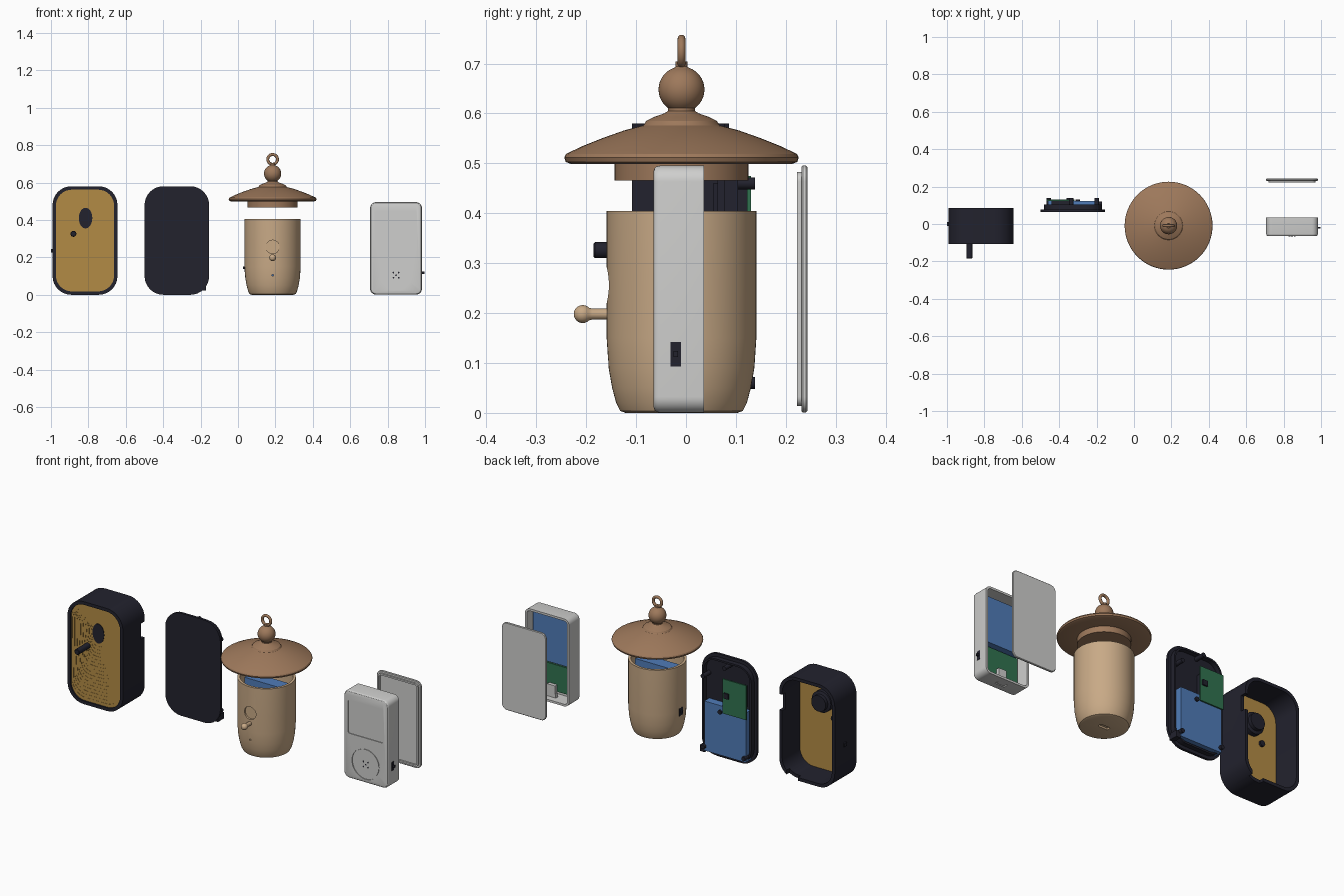
import bpy, bmesh, math
from mathutils import Vector

if "Cube" in bpy.data.objects:
    bpy.data.objects.remove(bpy.data.objects["Cube"])


def material(name, rgb):
    m = bpy.data.materials.new(name)
    m.diffuse_color = (*rgb, 1)
    m.use_nodes = True
    m.node_tree.nodes["Principled BSDF"].inputs["Base Color"].default_value = m.diffuse_color
    return m


DARK = material("dark_plastic", (0.016, 0.016, 0.027))
GOLD = material("gold_panel", (0.45, 0.26, 0.06))
TAN = material("tan_wood", (0.58, 0.40, 0.24))
BROWN = material("brown_wood", (0.34, 0.19, 0.105))
SILVER = material("silver", (0.62, 0.62, 0.61))
BLUE = material("blue_cell", (0.08, 0.20, 0.48))
GREEN = material("green_board", (0.03, 0.17, 0.08))


def loft(name, loops, mat, caps=True, wrap=False):
    """Skin equal-length point loops, with end caps or wrapped into a ring."""
    bm = bmesh.new()
    rows = [[bm.verts.new(p) for p in lp] for lp in loops]
    n = len(rows[0])
    pairs = list(zip(rows, rows[1:])) + ([(rows[-1], rows[0])] if wrap else [])
    for a, b in pairs:
        for i in range(n):
            j = (i + 1) % n
            bm.faces.new((a[i], a[j], b[j], b[i]))
    if caps and not wrap:
        bm.faces.new(rows[0])
        bm.faces.new(rows[-1])
    bmesh.ops.recalc_face_normals(bm, faces=bm.faces)
    me = bpy.data.meshes.new(name)
    bm.to_mesh(me)
    bm.free()
    me.materials.append(mat)
    ob = bpy.data.objects.new(name, me)
    bpy.context.collection.objects.link(ob)
    return ob


def rrect(cx, cz, w, h, r, y, seg=8, sub=0):
    """Rounded rectangle in the xz plane at depth y."""
    pts = []
    for k, (sx, sz) in enumerate(((1, 1), (-1, 1), (-1, -1), (1, -1))):
        for i in range(seg + 1):
            a = math.pi / 2 * (k + i / seg)
            pts.append(Vector((cx + sx * (w / 2 - r) + r * math.cos(a), y,
                               cz + sz * (h / 2 - r) + r * math.sin(a))))
    if sub:
        out = []
        for i, p in enumerate(pts):
            q = pts[(i + 1) % len(pts)]
            m = sub if i % (seg + 1) == seg else 1
            out += [p.lerp(q, j / m) for j in range(m)]
        pts = out
    return pts


def lathe(name, profile, x, y, mat, n=64, wrap=False):
    return loft(name, [[(x + r * math.cos(2 * math.pi * i / n), y + r * math.sin(2 * math.pi * i / n), z)
                        for i in range(n)] for r, z in profile], mat, wrap=wrap)


def rod(name, x, z, profile, mat, n=32):
    """Turned part along y; profile holds (radius, y)."""
    return loft(name, [[(x + r * math.cos(2 * math.pi * i / n), y, z + r * math.sin(2 * math.pi * i / n))
                        for i in range(n)] for r, y in profile], mat)


def box(name, x, y, z, mat):
    return loft(name, [[(x[0], y[0], k), (x[1], y[0], k), (x[1], y[1], k), (x[0], y[1], k)] for k in z], mat)


def cut(ob, cutter):
    md = ob.modifiers.new("cut", 'BOOLEAN')
    md.operation, md.object, md.solver = 'DIFFERENCE', cutter, 'EXACT'
    bpy.context.view_layer.objects.active = ob
    bpy.ops.object.modifier_apply(modifier=md.name)
    bpy.data.objects.remove(cutter)


# ---- Speaker case: open frame, stepped gold panel, driver, knob, switch
sx, sz = -0.818, 0.29
case = loft("speaker_case", [rrect(sx, sz, w, 0.58 - 0.347 + w, r, y) for w, r, y in (
    (0.311, 0.085, -0.108), (0.347, 0.1, -0.108), (0.347, 0.1, 0.086), (0.311, 0.085, 0.086))], DARK, wrap=True)
cut(case, box("cutter", (-0.68, -0.6), (0.055, 0.1), (0.37, 0.46), DARK))
cut(case, box("cutter", (-0.76, -0.69), (0.06, 0.1), (-0.05, 0.05), DARK))
edge = rrect(sx, sz, 0.313, 0.546, 0.086, 0, sub=14)
hx, hz = -0.815, 0.41
hole = []
for p in edge:
    a = math.atan2((p.z - hz) / 0.055, (p.x - hx) / 0.036)
    hole.append(Vector((hx + 0.036 * math.cos(a), 0, hz + 0.055 * math.sin(a))))
steps, N = [[Vector((p.x, -0.072, p.z)) for p in edge]], 18
for k in range(N):
    y = -0.1 + 0.018 * k / N
    for t in (k / N, (k + 1) / N):
        steps.append([Vector((q.x, y, q.z)) for q in (a.lerp(b, t) for a, b in zip(edge, hole))])
loft("speaker_panel", steps, GOLD)
loft("speaker_port", [[Vector((p.x, y, p.z)) for p in hole] for y in (-0.086, -0.075)], DARK)
rod("speaker_driver", hx, hz, [(0.06, -0.073), (0.06, -0.045), (0.045, -0.04), (0.045, -0.02)], DARK)
rod("speaker_knob", -0.88, 0.326, [(0.016, -0.06), (0.016, -0.182), (0.013, -0.185)], DARK)
box("speaker_switch", (-1.0, -0.98), (-0.01, 0.01), (0.225, 0.245), DARK)

# ---- Speaker back cover: tray with lip, battery, circuit board, pegs
bx = -0.327
loft("back_cover", [rrect(bx, sz, 0.345 - d, 0.58 - d, 0.1 - d / 2, y) for d, y in (
    (0, 0.063), (0, 0.077), (0.036, 0.077), (0.036, 0.104), (0.056, 0.104), (0.056, 0.078))], DARK)
box("battery", (-0.46, -0.2), (0.078, 0.122), (0.035, 0.315), BLUE)
box("circuit_board", (-0.468, -0.318), (0.122, 0.13), (0.28, 0.475), GREEN)
box("board_support", (-0.44, -0.34), (0.078, 0.122), (0.33, 0.45), DARK)
box("board_chip", (-0.36, -0.33), (0.13, 0.138), (0.37, 0.4), DARK)
for x, z in ((-0.335, 0.54), (-0.2, 0.46), (-0.2, 0.06), (-0.455, 0.06)):
    rod("cover_peg", x, z, [(0.012, 0.07), (0.012, 0.138)], DARK, 16)
rod("battery_dot", -0.3, 0.28, [(0.012, 0.12), (0.012, 0.13)], DARK, 16)
box("cover_tab", (-0.2, -0.172), (0.066, 0.12), (0.024, 0.06), DARK)

# ---- Birdhouse: hollow body, roof, finial ring, perch
cx, cy = 0.185, -0.009
body = lathe("house_body", [(0.112, 0), (0.123, 0.004), (0.131, 0.02), (0.139, 0.05), (0.146, 0.09),
                            (0.15, 0.15), (0.15, 0.405), (0.136, 0.405), (0.136, 0.12), (0.11, 0.02)], cx, cy, TAN)
for z, r, depth in ((0.256, 0.036, -0.147), (0.104, 0.005, -0.13)):
    cut(body, rod("cutter", cx, z, [(r, -0.2), (r, depth)], TAN))
cut(body, box("cutter", (cx - 0.03, cx + 0.03), (cy - 0.012, cy + 0.012), (-0.02, 0.01), TAN))
box("house_battery", (cx - 0.115, cx + 0.115), (cy - 0.035, cy + 0.035), (0.1, 0.385), BLUE)
box("house_switch", (0.035, 0.06), (-0.025, 0.01), (0.122, 0.165), DARK)
box("house_switch_lever", (0.026, 0.04), (-0.012, -0.002), (0.138, 0.15), DARK)
ball = [(0.018 * math.sin(a), -0.207 - 0.018 * math.cos(a)) for a in (math.pi * k / 12 for k in range(1, 10))]
rod("perch", cx, 0.198, ball + [(0.011, -0.188), (0.011, -0.145)], TAN)
finial = [(0.046 * math.sin(a), 0.648 - 0.046 * math.cos(a)) for a in (math.pi * k / 20 for k in range(4, 19))]
lathe("roof", [(0.12, 0.466), (0.134, 0.466), (0.134, 0.499), (0.222, 0.499), (0.232, 0.503), (0.235, 0.512),
               (0.231, 0.519), (0.2, 0.534), (0.16, 0.55), (0.115, 0.566), (0.077, 0.576), (0.075, 0.578),
               (0.071, 0.585), (0.055, 0.593), (0.035, 0.6), (0.027, 0.605)] + finial
      + [(0.012, 0.694), (0.012, 0.704)], cx, cy, BROWN)
bpy.ops.mesh.primitive_torus_add(location=(cx, cy, 0.724), rotation=(math.pi / 2, 0, 0), major_radius=0.026,
                                 minor_radius=0.0078, major_segments=40, minor_segments=16)
ring = bpy.context.object
ring.name = "roof_ring"
ring.data.materials.append(BROWN)

# ---- Pocket player: shell open at the back, screen, wheel, inner parts
px, pz = 0.845, 0.248
player = loft("player_shell", [rrect(px, pz, 0.277 - d, 0.495 - d, max(0.032 - d / 2, 0.012), y) for d, y in (
    (0.022, -0.065), (0.01, -0.063), (0.003, -0.059), (0, -0.052), (0, 0.036), (0.024, 0.036), (0.024, -0.05))], SILVER)
cut(player, loft("cutter", [rrect(px, 0.35, 0.22, 0.19, 0.01, y) for y in (-0.1, -0.061)], SILVER))
groove = [[(px + r * math.cos(2 * math.pi * i / 64), y, 0.108 + r * math.sin(2 * math.pi * i / 64))
           for i in range(64)] for r, y in ((0.082, -0.1), (0.086, -0.1), (0.086, -0.061), (0.082, -0.061))]
cut(player, loft("cutter", groove, SILVER, wrap=True))
cut(player, box("cutter", (px - 0.03, px + 0.03), (-0.025, 0.0), (-0.05, 0.05), SILVER))
box("player_port", (px - 0.026, px + 0.026), (-0.022, -0.003), (0.003, 0.035), SILVER)
for i, j in ((0, 0), (1, 1), (1, -1), (-1, 1), (-1, -1)):
    rod("sound_hole", px + i * 0.014, 0.105 + j * 0.014, [(0.0045, -0.0655), (0.0045, -0.06)], DARK, 12)
box("player_switch", (0.975, 0.985), (-0.031, -0.01), (0.093, 0.142), DARK)
box("player_switch_lever", (0.98, 0.997), (-0.025, -0.016), (0.112, 0.124), DARK)
box("player_screen", (0.73, 0.96), (-0.05, -0.005), (0.205, 0.465), BLUE)
box("player_board", (0.735, 0.955), (-0.03, -0.02), (0.04, 0.19), GREEN)
box("player_connector", (0.82, 0.87), (-0.02, 0.0), (0.03, 0.08), SILVER)

# ---- Player back cover with raised lip
loft("player_cover", [rrect(px, pz, 0.277 - d, 0.495 - d, 0.032 - d / 2, y) for d, y in (
    (0.006, 0.243), (0, 0.24), (0, 0.234), (0.006, 0.231), (0.026, 0.231), (0.026, 0.222),
    (0.044, 0.222), (0.044, 0.232))], SILVER)

# ---- Smooth curved surfaces, keep crisp edges
bpy.ops.object.select_all(action='SELECT')
bpy.context.view_layer.objects.active = body
bpy.ops.object.shade_smooth_by_angle(angle=math.radians(30))
